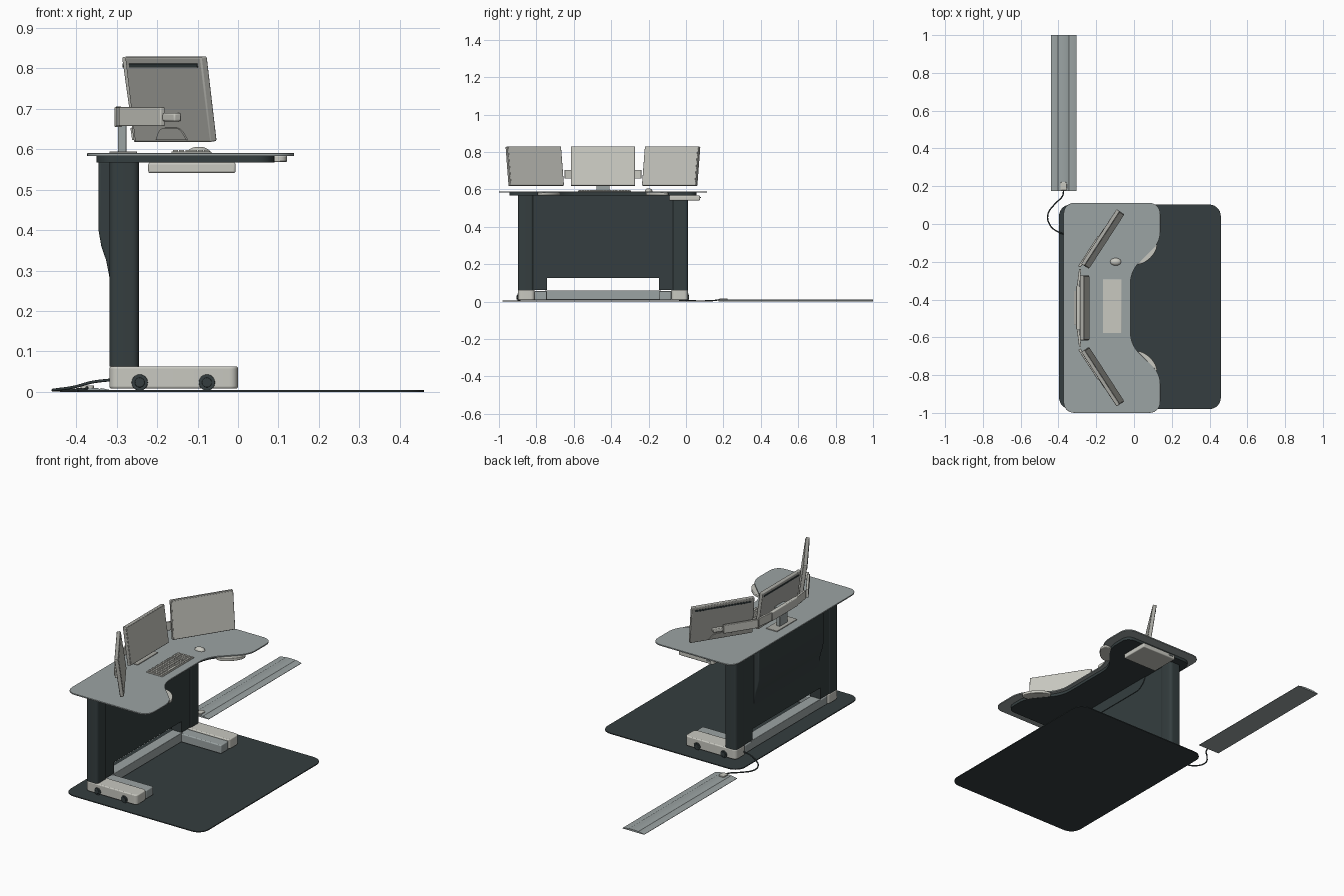
import bpy, bmesh, math
from mathutils import Matrix, Vector

if "Cube" in bpy.data.objects:
    bpy.data.objects.remove(bpy.data.objects["Cube"])

C = -0.444  # mid-plane of the desk along y


def material(name, rgb):
    m = bpy.data.materials.new(name)
    m.diffuse_color = (*rgb, 1)
    m.use_nodes = True
    m.node_tree.nodes["Principled BSDF"].inputs["Base Color"].default_value = m.diffuse_color
    return m


DARK = material("charcoal", (0.035, 0.048, 0.05))
GREY = material("cool_grey", (0.33, 0.37, 0.37))
LIGHT = material("warm_light_grey", (0.58, 0.58, 0.53))
MID = material("warm_mid_grey", (0.4, 0.4, 0.37))


def finish(name, bm, mat, bevel=0, matrix=None):
    bmesh.ops.recalc_face_normals(bm, faces=bm.faces)
    me = bpy.data.meshes.new(name)
    bm.to_mesh(me)
    bm.free()
    ob = bpy.data.objects.new(name, me)
    bpy.context.collection.objects.link(ob)
    me.materials.append(mat)
    if matrix:
        ob.matrix_world = matrix
    if bevel:
        mod = ob.modifiers.new("bevel", "BEVEL")
        mod.width, mod.segments = bevel, 3
    return ob


def add_box(bm, lo, hi):
    lo, hi = Vector(lo), Vector(hi)
    m = Matrix.Translation((lo + hi) / 2) @ Matrix.Diagonal((*(hi - lo), 1))
    bmesh.ops.create_cube(bm, size=1, matrix=m)


def box(name, lo, hi, mat, bevel=0, matrix=None):
    bm = bmesh.new()
    add_box(bm, lo, hi)
    return finish(name, bm, mat, bevel, matrix)


def round_outline(pts, steps=7):
    """Round each (x, y, radius) corner of a closed outline."""
    out = []
    for i, (x, y, r) in enumerate(pts):
        p = Vector((x, y))
        if not r:
            out.append(p)
            continue
        a = p + (Vector(pts[i - 1][:2]) - p).normalized() * r
        b = p + (Vector(pts[(i + 1) % len(pts)][:2]) - p).normalized() * r
        for k in range(steps + 1):
            t = k / steps
            w = 2 * t * (1 - t) * 0.82
            s = (1 - t) ** 2 + w + t * t
            out.append((a * (1 - t) ** 2 + p * w + b * t * t) / s)
    return out


def prism(name, pts, a, b, mat, axis="z", bevel=0, matrix=None):
    """Extrude an outline along an axis, from a to b."""
    put = {"z": lambda u, v, w: (u, v, w),
           "y": lambda u, v, w: (u, w, v),
           "x": lambda u, v, w: (w, u, v)}[axis]
    bm = bmesh.new()
    outline = round_outline([(*p, 0)[:3] for p in pts])
    face = bm.faces.new([bm.verts.new(put(p.x, p.y, a)) for p in outline])
    new = bmesh.ops.extrude_face_region(bm, geom=[face])["geom"]
    shift = Vector(put(0, 0, b - a))
    bmesh.ops.translate(bm, vec=shift, verts=[v for v in new if isinstance(v, bmesh.types.BMVert)])
    return finish(name, bm, mat, bevel, matrix)


def rect(x0, x1, y0, y1, r):
    return [(x0, y0, r), (x1, y0, r), (x1, y1, r), (x0, y1, r)]


def cylinder(name, radius, depth, matrix, mat, bevel=0):
    bm = bmesh.new()
    bmesh.ops.create_cone(bm, cap_ends=True, segments=32, radius1=radius, radius2=radius, depth=depth)
    return finish(name, bm, mat, bevel, matrix)


def desk_outline(x0, x1, half, notch, r):
    up = [(x1, C + 0.35, 0.05), (x1, C + half, r), (x0, C + half, r)]
    up.insert(0, (notch, C + 0.195, 0.06))
    return up + [(x, 2 * C - y, k) for x, y, k in reversed(up)]


# Floor mat, desktop and the frame under it
prism("floor_mat", rect(-0.397, 0.46, -0.98, 0.103, 0.065), 0, 0.005, DARK)
prism("desktop", desk_outline(-0.373, 0.139, 0.556, -0.018, 0.06), 0.583, 0.59, GREY, bevel=0.001)
prism("desktop_underframe", desk_outline(-0.35, 0.09, 0.5, -0.04, 0.05), 0.567, 0.583, DARK)

# Back panel with a foot opening, and its cable housing
prism("back_panel", [(C - 0.43, 0.063), (C - 0.3, 0.063), (C - 0.3, 0.125), (C + 0.3, 0.125),
                     (C + 0.3, 0.063), (C + 0.43, 0.063), (C + 0.43, 0.568), (C - 0.43, 0.568)],
      -0.314, -0.25, DARK, "x")
prism("cable_housing", [(-0.3, 0.25), (-0.314, 0.25), (-0.319, 0.29), (-0.326, 0.325), (-0.338, 0.36),
                        (-0.345, 0.40), (-0.345, 0.57), (-0.3, 0.57)],
      C - 0.29, C + 0.29, DARK, "y", bevel=0.006)
prism("front_tray", [(C - 0.24, 0.58), (C - 0.235, 0.545, 0.02), (C - 0.19, 0.508, 0.02),
                     (C + 0.19, 0.508, 0.02), (C + 0.235, 0.545, 0.02), (C + 0.24, 0.58)],
      -0.252, -0.246, DARK, "x")
box("base_crossbar", (-0.312, C - 0.31, 0.01), (-0.25, C + 0.31, 0.06), GREY, 0.003)

for s, side in ((-1, "left"), (1, "right")):
    def span(a, b):
        return sorted((C + s * a, C + s * b))
    # Column, foot and castors
    prism(side + "_column", rect(-0.318, -0.245, *span(0.37, 0.455), 0.018), 0.063, 0.568, DARK)
    prism(side + "_foot", rect(-0.318, 0, *span(0.365, 0.455), 0.022), 0.008, 0.063, LIGHT, bevel=0.005)
    y0, y1 = span(0.3, 0.366)
    box(side + "_foot_inner", (-0.312, y0, 0.008), (-0.004, y1, 0.056), GREY, 0.005)
    for x in (-0.243, -0.077):
        for rad, off, tag in ((0.02, 0.45, "castor"), (0.012, 0.453, "castor_hub")):
            m = Matrix.Translation((x, C + s * off, 0.023)) @ Matrix.Rotation(math.pi / 2, 4, "X")
            cylinder(side + "_" + tag, rad, 0.016, m, DARK, 0.002)
    # Pad under each slanted edge of the notch
    m = (Matrix.Translation((0.062, C + s * 0.29, 0.576)) @ Matrix.Rotation(s * math.radians(45), 4, "Z")
         @ Matrix.Diagonal((1.9, 0.9, 1, 1)))
    cylinder(side + "_edge_pad", 0.04, 0.016, m, LIGHT, 0.003)

# Drawer below the desktop
box("drawer", (-0.222, -0.09, 0.541), (-0.006, 0.075, 0.567), LIGHT, 0.005)
box("drawer_handle", (-0.205, 0.073, 0.553), (-0.18, 0.079, 0.56), GREY, 0.001)


# Monitors, each built in its own frame (x faces the user)
def monitor(name, x, y, angle):
    turn = Matrix.Translation((x, y, 0.724)) @ Matrix.Rotation(angle, 4, "Z")
    m = turn @ Matrix.Rotation(math.radians(-8), 4, "Y")
    box(name + "_body", (-0.011, -0.172, -0.106), (0.009, 0.172, 0.106), MID, 0.004, m)
    box(name + "_screen", (0.008, -0.167, -0.101), (0.0105, 0.167, 0.101), LIGHT, 0, m)
    box(name + "_vent", (-0.013, -0.155, 0.08), (-0.01, 0.155, 0.09), DARK, 0.001, m)
    prism(name + "_back_cover", [(-0.07, -0.1), (0.07, -0.1), (0.045, -0.07, 0.02), (-0.045, -0.07, 0.02)],
          -0.015, -0.01, MID, "x", matrix=m)
    return turn


monitor("centre_monitor", -0.261, C, 0)
for s, side in ((-1, "left"), (1, "right")):
    turn = monitor(side + "_monitor", -0.165, C + s * 0.364, -s * math.radians(33))
    # Arm running behind the side monitor
    lo, hi = sorted((-s * 0.19, s * 0.0))
    box(side + "_arm_bar", (-0.032, lo, -0.067), (-0.018, hi, -0.02), LIGHT, 0.003, turn)
    lo, hi = sorted((0, s * 0.055))
    box(side + "_arm_mount", (-0.027, lo, -0.055), (-0.006, hi, -0.035), LIGHT, 0.004, turn)
    a, b = Vector((-0.298, C + s * 0.1)), Vector((-0.285, C + s * 0.205))
    d = (b - a).normalized()
    n = Vector((-d.y, d.x)) * 0.006
    prism(side + "_arm_link", [a - n, b - n, b + n, a + n], 0.657, 0.704, LIGHT, bevel=0.002)

# Monitor stand
box("stand_housing", (-0.306, C - 0.115, 0.655), (-0.286, C + 0.115, 0.705), LIGHT, 0.004)
box("stand_neck", (-0.29, C - 0.04, 0.66), (-0.265, C + 0.04, 0.70), GREY, 0.002)
box("stand_post", (-0.297, C - 0.035, 0.59), (-0.276, C + 0.035, 0.66), GREY, 0.002)
box("stand_plate", (-0.318, C - 0.09, 0.589), (-0.25, C + 0.09, 0.594), MID, 0.001)

# Keyboard
box("keyboard_base", (-0.165, -0.578, 0.589), (-0.066, -0.294, 0.594), LIGHT, 0.002)
bm = bmesh.new()
for row in range(6):
    x = -0.161 + row * 0.0155
    for col in range(18):
        if row == 5 and 4 <= col <= 8:
            continue
        y = -0.573 + col * 0.0149 + (0.007 if col > 13 else 0)
        add_box(bm, (x, y, 0.593), (x + 0.0125, y + 0.0118, 0.598))
add_box(bm, (-0.0835, -0.513, 0.593), (-0.071, -0.442, 0.598))
finish("keyboard_keys", bm, LIGHT)

# Mouse: flattened half dome
bm = bmesh.new()
bmesh.ops.create_uvsphere(bm, u_segments=28, v_segments=16, radius=1)
bmesh.ops.bisect_plane(bm, geom=bm.verts[:] + bm.edges[:] + bm.faces[:], plane_co=(0, 0, 0),
                       plane_no=(0, 0, -1), clear_outer=True)
bmesh.ops.holes_fill(bm, edges=bm.edges)
finish("mouse", bm, LIGHT, 0, Matrix.Translation((-0.097, -0.2, 0.59)) @ Matrix.Diagonal((0.029, 0.02, 0.016, 1)))

# Floor cable cover with ridges, plug and power cable
prism("cable_cover", [(-0.44, 0), (-0.44, 0.002), (-0.408, 0.009), (-0.402, 0.007), (-0.397, 0.01),
                      (-0.348, 0.01), (-0.343, 0.007), (-0.337, 0.009), (-0.305, 0.002), (-0.305, 0)],
      0.175, 1.0, GREY, "y")
prism("power_plug", rect(-0.39, -0.356, 0.178, 0.222, 0.01), 0.007, 0.016, LIGHT, bevel=0.002)
cu = bpy.data.curves.new("power_cable", "CURVE")
cu.dimensions = "3D"
cu.bevel_depth, cu.bevel_resolution = 0.0035, 3
path = [(-0.373, 0.19, 0.012), (-0.378, 0.15, 0.006), (-0.42, 0.105, 0.004), (-0.456, 0.05, 0.004),
        (-0.445, -0.005, 0.006), (-0.405, -0.04, 0.012), (-0.36, -0.055, 0.024), (-0.31, -0.06, 0.03)]
sp = cu.splines.new("BEZIER")
sp.bezier_points.add(len(path) - 1)
for bp, co in zip(sp.bezier_points, path):
    bp.co = co
    bp.handle_left_type = bp.handle_right_type = "AUTO"
cu.materials.append(DARK)
bpy.context.collection.objects.link(bpy.data.objects.new("power_cable", cu))

# Smooth the rounded parts, keep hard edges
for ob in bpy.context.scene.objects:
    ob.select_set(ob.type == "MESH")
    if ob.type == "MESH":
        bpy.context.view_layer.objects.active = ob
bpy.ops.object.shade_smooth_by_angle(angle=math.radians(35))
